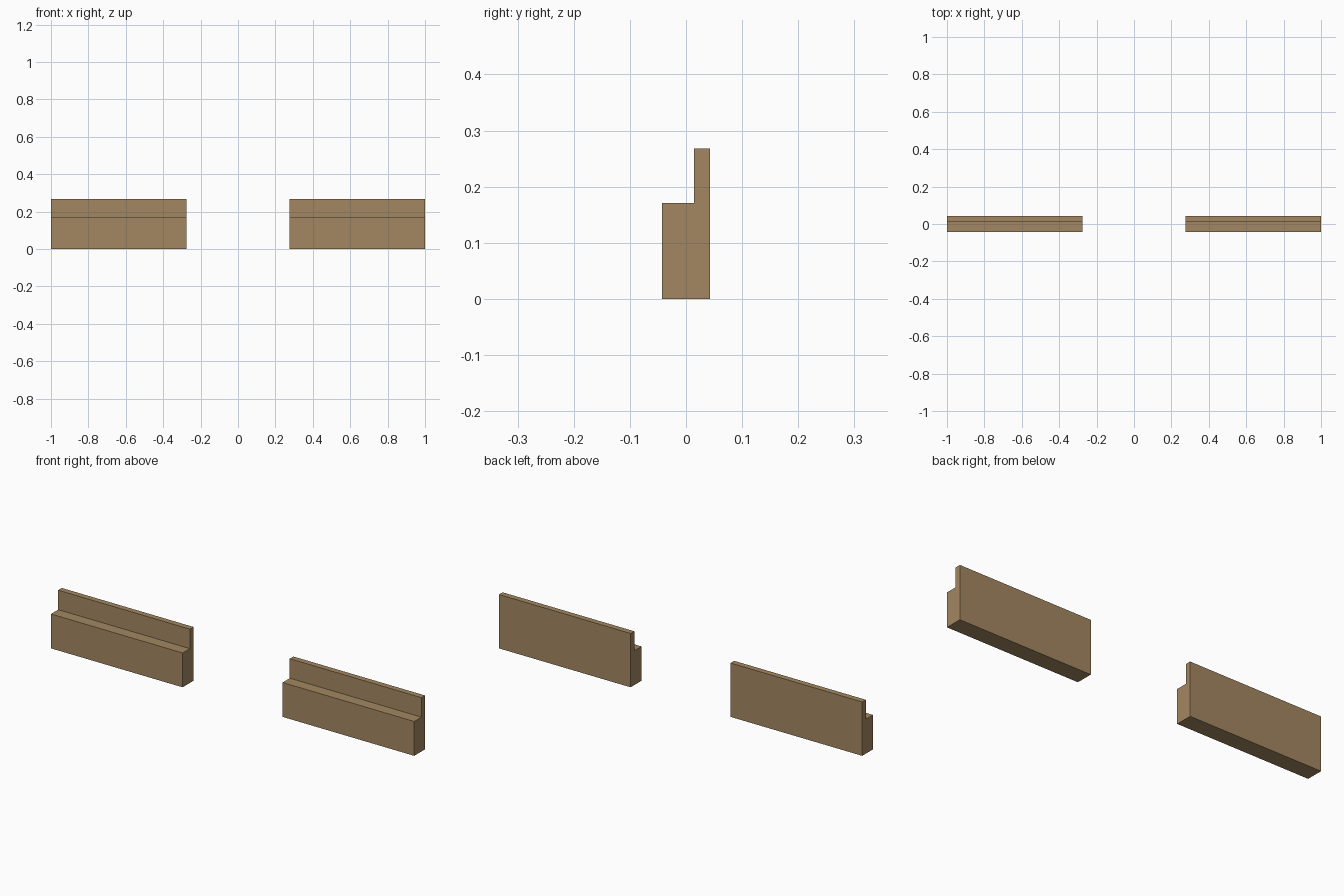
import bpy
import bmesh

cube = bpy.data.objects.get("Cube")
if cube:
    bpy.data.objects.remove(cube, do_unlink=True)

# Tan wood colour
COLOUR = (0.37, 0.245, 0.12, 1.0)
wood = bpy.data.materials.new("tan_wood")
wood.use_nodes = True
wood.diffuse_color = COLOUR
wood.node_tree.nodes["Principled BSDF"].inputs["Base Color"].default_value = COLOUR

# Stepped side profile (y, z): low ledge in front, thin lip at the back
HALF_DEPTH, STEP_Y = 0.0425, 0.014
LEDGE_Z, TOP_Z = 0.171, 0.268
PROFILE = [(-HALF_DEPTH, 0), (HALF_DEPTH, 0), (HALF_DEPTH, TOP_Z),
           (STEP_Y, TOP_Z), (STEP_Y, LEDGE_Z), (-HALF_DEPTH, LEDGE_Z)]


def make_rail(name, x_start, x_end):
    """Extrude the stepped profile along x."""
    bm = bmesh.new()
    end_cap = bm.faces.new([bm.verts.new((x_start, y, z)) for y, z in PROFILE])
    result = bmesh.ops.extrude_face_region(bm, geom=[end_cap], use_keep_orig=True)
    moved = [v for v in result["geom"] if isinstance(v, bmesh.types.BMVert)]
    bmesh.ops.translate(bm, verts=moved, vec=(x_end - x_start, 0, 0))
    bmesh.ops.recalc_face_normals(bm, faces=bm.faces)
    mesh = bpy.data.meshes.new(name)
    bm.to_mesh(mesh)
    bm.free()
    mesh.materials.append(wood)
    rail = bpy.data.objects.new(name, mesh)
    bpy.context.collection.objects.link(rail)
    return rail


# Two matching rails with a gap between them
INNER_X = 0.275
make_rail("left_rail", INNER_X, 1.0)
make_rail("right_rail", -1.0, -INNER_X)
